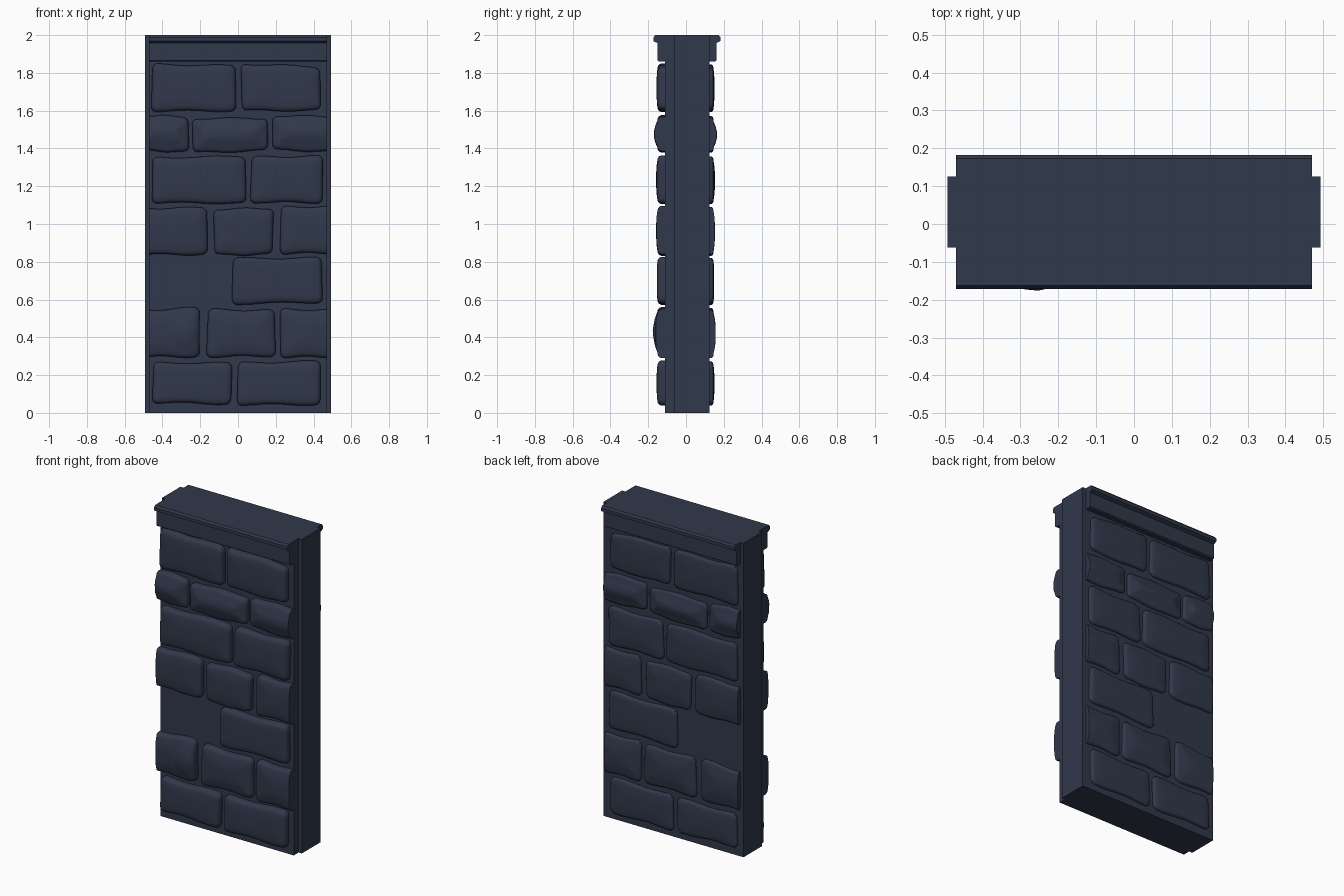
import bpy, bmesh, math, random
from mathutils import Vector

if "Cube" in bpy.data.objects:
    bpy.data.objects.remove(bpy.data.objects["Cube"])

random.seed(4)

slate = bpy.data.materials.new("dark_slate_blue")
slate.diffuse_color = (0.030, 0.040, 0.070, 1)
slate.use_nodes = True
slate.node_tree.nodes["Principled BSDF"].inputs["Base Color"].default_value = slate.diffuse_color

HALF = 0.47                      # half width of the wall face
WALL_FRONT, WALL_BACK = -0.11, 0.125


def finish(bm, name, smooth=False):
    bmesh.ops.recalc_face_normals(bm, faces=bm.faces[:])
    me = bpy.data.meshes.new(name)
    bm.to_mesh(me)
    bm.free()
    me.materials.append(slate)
    ob = bpy.data.objects.new(name, me)
    bpy.context.collection.objects.link(ob)
    if smooth:
        bpy.ops.object.select_all(action='DESELECT')
        ob.select_set(True)
        bpy.context.view_layer.objects.active = ob
        bpy.ops.object.shade_smooth_by_angle(angle=math.radians(45))
    return ob


def box(name, x, y, z):
    bm = bmesh.new()
    bmesh.ops.create_cube(bm, size=1)
    for v in bm.verts:
        v.co = Vector([a + (b - a) * (c + 0.5) for (a, b), c in zip((x, y, z), v.co)])
    return finish(bm, name)


# Wall core and the narrow connecting strips on both ends
box("wall_core", (-HALF, HALF), (WALL_FRONT, WALL_BACK), (0, 1.88))
for side, name in ((-1, "left_end_strip"), (1, "right_end_strip")):
    box(name, sorted((side * HALF, side * 0.493)), (-0.062, WALL_BACK), (0, 2))

# Coping: moulded profile (y, z) swept along the wall
half_profile = [(0.148, 1.86), (0.156, 1.866), (0.156, 1.958), (0.165, 1.962),
                (0.177, 1.968), (0.177, 1.988), (0.168, 2.0)]
profile = half_profile + [(-y, z) for y, z in reversed(half_profile)]
bm = bmesh.new()
face = bm.faces.new([bm.verts.new((-HALF, y + 0.005, z)) for y, z in profile])
swept = bmesh.ops.extrude_face_region(bm, geom=[face])
for v in swept["geom"]:
    if isinstance(v, bmesh.types.BMVert):
        v.co.x = HALF
if not face.is_valid or len(bm.faces) < len(profile) + 2:
    bm.faces.new([v for v in bm.verts if v.co.x < 0][:len(profile)])
finish(bm, "coping")


def rounded_square(ru, rv, sides=7, arc=4):
    """Outline in -1..1 space with corner radii ru, rv."""
    pts = []
    for k, (su, sv) in enumerate(((1, 1), (-1, 1), (-1, -1), (1, -1))):
        for i in range(arc + 1):
            a = math.pi / 2 * (k + i / arc)
            pts.append((su * (1 - ru) + ru * math.cos(a), sv * (1 - rv) + rv * math.sin(a)))
        nu, nv = ((-1, 1), (-1, -1), (1, -1), (1, 1))[k]
        a = math.pi / 2 * (k + 1)
        end = (nu * (1 - ru) + ru * math.cos(a), nv * (1 - rv) + rv * math.sin(a))
        start = pts[-1]
        pts += [(start[0] + (end[0] - start[0]) * i / sides,
                 start[1] + (end[1] - start[1]) * i / sides) for i in range(1, sides)]
    return pts


def stone(name, x0, x1, z0, z1, bulge, jit, wall, out, depth, peak=None):
    """Pillow-shaped stone on the plane y=wall, rising along out (+1/-1)."""
    hx, hz = (x1 - x0) / 2, (z1 - z0) / 2
    cx, cz = (x0 + x1) / 2, (z0 + z1) / 2
    outline = rounded_square(0.028 / hx, 0.028 / hz)
    bm = bmesh.new()

    def vert(u, v, d):
        # skew the corners and bow the edges a little
        w = [(1 + a * u) * (1 + b * v) / 4 for a, b in ((-1, -1), (1, -1), (1, 1), (-1, 1))]
        x = cx + u * hx + sum(k * j[0] for k, j in zip(w, jit))
        z = cz + v * hz + sum(k * j[1] for k, j in zip(w, jit)) + 0.005 * v * math.sin(4 * u + jit[0][0] * 300)
        if peak:
            r = math.hypot((x - peak[0]) / 0.09, (z - peak[1]) / 0.11)
            d += peak[2] * max(0, 1 - r)
        return bm.verts.new((x, wall + out * d, z))

    # rings: (inset, height)
    rings = [(0, -0.01), (0, depth * 0.5), (0.005, depth * 0.78), (0.014, depth * 0.93),
             (0.028, depth), (0.05, depth + bulge * 0.55), (0.075, depth + bulge * 0.9)]
    loops = []
    for inset, d in rings:
        loops.append([vert(u * (1 - inset / hx), v * (1 - inset / hz), d) for u, v in outline])
    n = len(outline)
    for a, b in zip(loops, loops[1:]):
        for i in range(n):
            bm.faces.new((a[i], a[(i + 1) % n], b[(i + 1) % n], b[i]))
    bm.faces.new(loops[0])
    tip = vert(0, 0, depth + bulge)
    for i in range(n):
        bm.faces.new((loops[-1][i], loops[-1][(i + 1) % n], tip))

    # stones running past the wall ends are sliced flush
    for s in (-1, 1):
        if max(s * v.co.x for v in bm.verts) > HALF:
            cut = bmesh.ops.bisect_plane(bm, geom=bm.verts[:] + bm.edges[:] + bm.faces[:],
                                         plane_co=(s * HALF, 0, 0), plane_no=(s, 0, 0), clear_outer=True)
            edges = [e for e in cut["geom_cut"] if isinstance(e, bmesh.types.BMEdge)]
            bmesh.ops.holes_fill(bm, edges=edges, sides=0)
    finish(bm, name, True)


# Courses: (z0, z1, bulge, [(x0, x1), ...]) with one stone missing in the fifth
courses = [
    (1.605, 1.84, 0.004, [(-0.457, -0.008), (0.018, 0.438)]),
    (1.385, 1.567, 0.018, [(-0.54, -0.262), (-0.243, 0.157), (0.177, 0.54)]),
    (1.112, 1.362, 0.006, [(-0.455, 0.043), (0.068, 0.45)]),
    (0.843, 1.082, 0.006, [(-0.54, -0.162), (-0.128, 0.186), (0.225, 0.54)]),
    (0.58, 0.812, 0.002, [(-0.028, 0.443)]),
    (0.303, 0.55, 0.010, [(-0.54, -0.202), (-0.163, 0.196), (0.228, 0.54)]),
    (0.045, 0.266, 0.004, [(-0.452, -0.033), (-0.003, 0.441)]),
]
for r, (z0, z1, bulge, spans) in enumerate(courses, 1):
    for c, (x0, x1) in enumerate(spans, 1):
        jit = [(random.uniform(-0.006, 0.006), random.uniform(-0.01, 0.01)) for _ in range(4)]
        # the lower left front stone has a chipped, raised point
        peak = (-0.24, 0.43, 0.022) if (r, c) == (6, 1) else None
        stone(f"front_stone_{r}_{c}", x0, x1, z0, z1, bulge, jit, WALL_FRONT, -1, 0.042, peak)
        stone(f"back_stone_{r}_{c}", x0, x1, z0, z1 - 0.006, bulge, jit, WALL_BACK, 1, 0.022)
